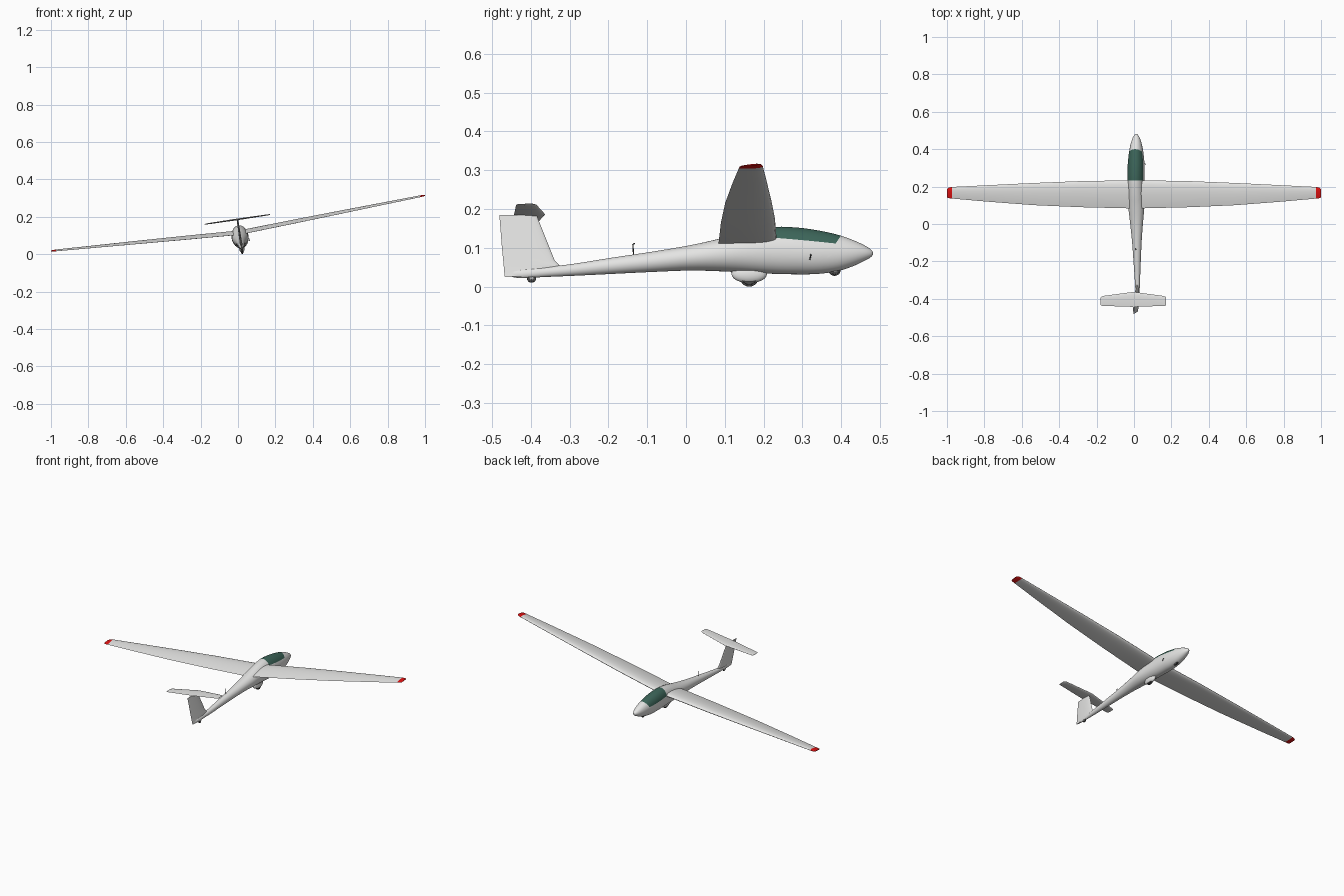
import bpy, bmesh, math
from mathutils import Matrix, Vector

if "Cube" in bpy.data.objects:
    bpy.data.objects.remove(bpy.data.objects["Cube"])

BANK = math.radians(8.45)   # whole aircraft is rolled to one side


def material(name, rgb):
    m = bpy.data.materials.new(name)
    m.diffuse_color = (*rgb, 1)
    m.use_nodes = True
    m.node_tree.nodes["Principled BSDF"].inputs["Base Color"].default_value = m.diffuse_color
    return m


WHITE = material("white_gelcoat", (0.78, 0.78, 0.77))
RED = material("tip_red", (0.75, 0.006, 0.006))
GREEN = material("canopy_green", (0.045, 0.13, 0.10))
DARK = material("dark_rubber", (0.06, 0.06, 0.06))
GREY = material("hub_grey", (0.4, 0.4, 0.4))
parts = []


def finish(bm, name, *mats):
    bmesh.ops.recalc_face_normals(bm, faces=bm.faces)
    me = bpy.data.meshes.new(name)
    bm.to_mesh(me)
    bm.free()
    for m in mats:
        me.materials.append(m)
    ob = bpy.data.objects.new(name, me)
    bpy.context.collection.objects.link(ob)
    parts.append(ob)
    return ob


def loft(rings):
    """Skin closed rings of equal point count and cap both ends."""
    bm = bmesh.new()
    vs = [[bm.verts.new(p) for p in r] for r in rings]
    n = len(rings[0])
    for a, b in zip(vs, vs[1:]):
        for i in range(n):
            j = (i + 1) % n
            bm.faces.new((a[i], a[j], b[j], b[i]))
    bm.faces.new(vs[0])
    bm.faces.new(vs[-1])
    return bm


def spline(rows, steps):
    """Catmull-Rom through rows of numbers."""
    rows = [Vector(r) for r in rows]
    out = []
    for i in range(len(rows) - 1):
        p0, p1 = rows[max(i - 1, 0)], rows[i]
        p2, p3 = rows[i + 1], rows[min(i + 2, len(rows) - 1)]
        for k in range(steps):
            t = k / steps
            out.append(0.5 * (2 * p1 + (p2 - p0) * t + (2 * p0 - 5 * p1 + 4 * p2 - p3) * t * t
                              + (3 * p1 - p0 - 3 * p2 + p3) * t ** 3))
    return out + [rows[-1]]


def airfoil(lead, trail, thick, camber=0.0, n=12):
    """Closed section as (y, height) pairs, thick = full thickness."""
    def half(u):
        return thick * 5 * (0.2969 * math.sqrt(u) - 0.126 * u - 0.3516 * u * u
                            + 0.2843 * u ** 3 - 0.1036 * u ** 4)
    us = [(1 - math.cos(math.pi * i / n)) / 2 for i in range(n + 1)]
    pts = [(u, half(u)) for u in us] + [(u, -half(u)) for u in us[-2:0:-1]]
    return [(lead + (trail - lead) * u, h + camber * 4 * u * (1 - u)) for u, h in pts]


# Fuselage: y, bottom, top, half width
body = [(0.4825, 0.088, 0.091, 0.001), (0.477, 0.080, 0.099, 0.009), (0.46, 0.070, 0.110, 0.019),
        (0.43, 0.056, 0.124, 0.029), (0.39, 0.043, 0.138, 0.037), (0.34, 0.036, 0.149, 0.043),
        (0.29, 0.035, 0.156, 0.0455), (0.23, 0.036, 0.158, 0.0455), (0.16, 0.040, 0.146, 0.045),
        (0.09, 0.043, 0.128, 0.043), (0.01, 0.045, 0.110, 0.035), (-0.09, 0.041, 0.093, 0.026),
        (-0.19, 0.036, 0.078, 0.020), (-0.29, 0.031, 0.062, 0.0145), (-0.36, 0.028, 0.054, 0.011),
        (-0.42, 0.025, 0.048, 0.007), (-0.445, 0.027, 0.044, 0.003)]
N = 32
rings = []
for y, b, t, w in spline(body, 4):
    mid, r = (b + t) / 2, (t - b) / 2
    rings.append([(w * math.cos(2 * math.pi * i / N), y, mid + r * math.sin(2 * math.pi * i / N))
                  for i in range(N)])
bm = loft(rings)
# Canopy outline is cut into the skin by three planes
planes = [(Vector((0, 0.25, 0.122)), Vector((0, -0.012, -0.135)).normalized()),
          (Vector((0, 0.232, 0.15)), Vector((0, -1, 0))),
          (Vector((0, 0.40, 0.135)), Vector((0, 0.025, -0.014)).normalized())]
for co, no in planes:
    bmesh.ops.bisect_plane(bm, geom=bm.verts[:] + bm.edges[:] + bm.faces[:], dist=1e-5,
                           plane_co=co, plane_no=no)
for f in bm.faces:
    c = f.calc_center_median()
    f.material_index = int(all((c - co).dot(no) < 0 for co, no in planes))
finish(bm, "fuselage", WHITE, GREEN)

# Wing: span position, leading edge, trailing edge, thickness
half_wing = [(0.0, 0.234, 0.083, 0.022), (0.3, 0.229, 0.090, 0.020), (0.55, 0.219, 0.101, 0.0165),
             (0.8, 0.207, 0.120, 0.012), (0.983, 0.198, 0.136, 0.009), (1.002, 0.195, 0.138, 0.007),
             (1.011, 0.186, 0.142, 0.003)]
stations = [(-x, *r) for x, *r in half_wing[:0:-1]] + half_wing
rings = []
for x, le, te, th in stations:
    mid = (le + te) / 2
    rings.append([(x, y, 0.115 + 0.0535 * abs(x) + (y - mid) * 0.09 + h)
                  for y, h in airfoil(le, te, th, 0.015 * (le - te))])
bm = loft(rings)
for f in bm.faces:
    f.material_index = int(abs(f.calc_center_median().x) > 0.983)
finish(bm, "wing", WHITE, RED)

# Fin with a small fillet at the base: height, leading edge, trailing edge, thickness
fin = [(0.028, -0.40, -0.467, 0.010), (0.045, -0.31, -0.469, 0.014), (0.060, -0.328, -0.470, 0.014),
       (0.070, -0.338, -0.471, 0.013), (0.10, -0.350, -0.474, 0.012), (0.189, -0.385, -0.481, 0.009)]
finish(loft([[(h, y, z) for y, h in airfoil(le, te, th)] for z, le, te, th in fin]), "fin", WHITE)

# Tailplane on top of the fin
tail = [(0.0, -0.363, -0.443, 0.009), (0.158, -0.384, -0.438, 0.006), (0.172, -0.388, -0.437, 0.005),
        (0.177, -0.394, -0.434, 0.002)]
tail = [(-x, *r) for x, *r in tail[:0:-1]] + tail
finish(loft([[(x, y, 0.191 + h) for y, h in airfoil(le, te, th)] for x, le, te, th in tail]),
       "tailplane", WHITE)


# Wheels
def disc(name, y, z, r, width, mat):
    bm = bmesh.new()
    m = Matrix.Translation((0, y, z)) @ Matrix.Rotation(math.pi / 2, 4, 'Y')
    bmesh.ops.create_cone(bm, cap_ends=True, segments=24, radius1=r, radius2=r, depth=width, matrix=m)
    rims = [e for e in bm.edges if abs(e.verts[0].co.x - e.verts[1].co.x) < 1e-6]
    bmesh.ops.bevel(bm, geom=rims, offset=width * 0.3, segments=2, affect='EDGES')
    finish(bm, name, mat)


for label, y, z, r, w in (("main", 0.163, 0.027, 0.024, 0.014), ("nose", 0.383, 0.047, 0.016, 0.010),
                          ("tail", -0.398, 0.025, 0.012, 0.007)):
    disc(label + "_tyre", y, z, r, w, DARK)
    disc(label + "_hub", y, z, r * 0.65, w + 0.002, GREY)

# Fairing around the main wheel
bm = bmesh.new()
bmesh.ops.create_uvsphere(bm, u_segments=24, v_segments=12, radius=1,
                          matrix=Matrix.Translation((0, 0.163, 0.036)) @ Matrix.Diagonal((0.015, 0.046, 0.024, 1)))
finish(bm, "wheel_fairing", WHITE)


# Thin rods: spine antenna and side probe
def rod(name, points, r):
    rows = [Vector(p) for p in points]
    bm = bmesh.new()
    for a, b in zip(rows, rows[1:]):
        d = b - a
        m = Matrix.Translation((a + b) / 2) @ d.to_track_quat('Z', 'Y').to_matrix().to_4x4()
        bmesh.ops.create_cone(bm, cap_ends=True, segments=8, radius1=r, radius2=r, depth=d.length, matrix=m)
    finish(bm, name, DARK)


rod("spine_antenna", [(0, -0.135, 0.084), (0, -0.137, 0.112), (0, -0.132, 0.116)], 0.0016)
rod("side_probe", [(0.040, 0.322, 0.080), (0.047, 0.322, 0.080), (0.047, 0.319, 0.066)], 0.0016)

# Bank the aircraft and stand it on z = 0
turn = Matrix.Translation((0.025, 0, 0)) @ Matrix.Rotation(-BANK, 4, 'Y')
for ob in parts:
    ob.data.transform(turn)
low = min(v.co.z for ob in parts for v in ob.data.vertices)
for ob in parts:
    ob.data.transform(Matrix.Translation((0, 0, -low)))
    ob.select_set(True)
bpy.context.view_layer.objects.active = parts[0]
bpy.ops.object.shade_smooth_by_angle(angle=math.radians(35))
